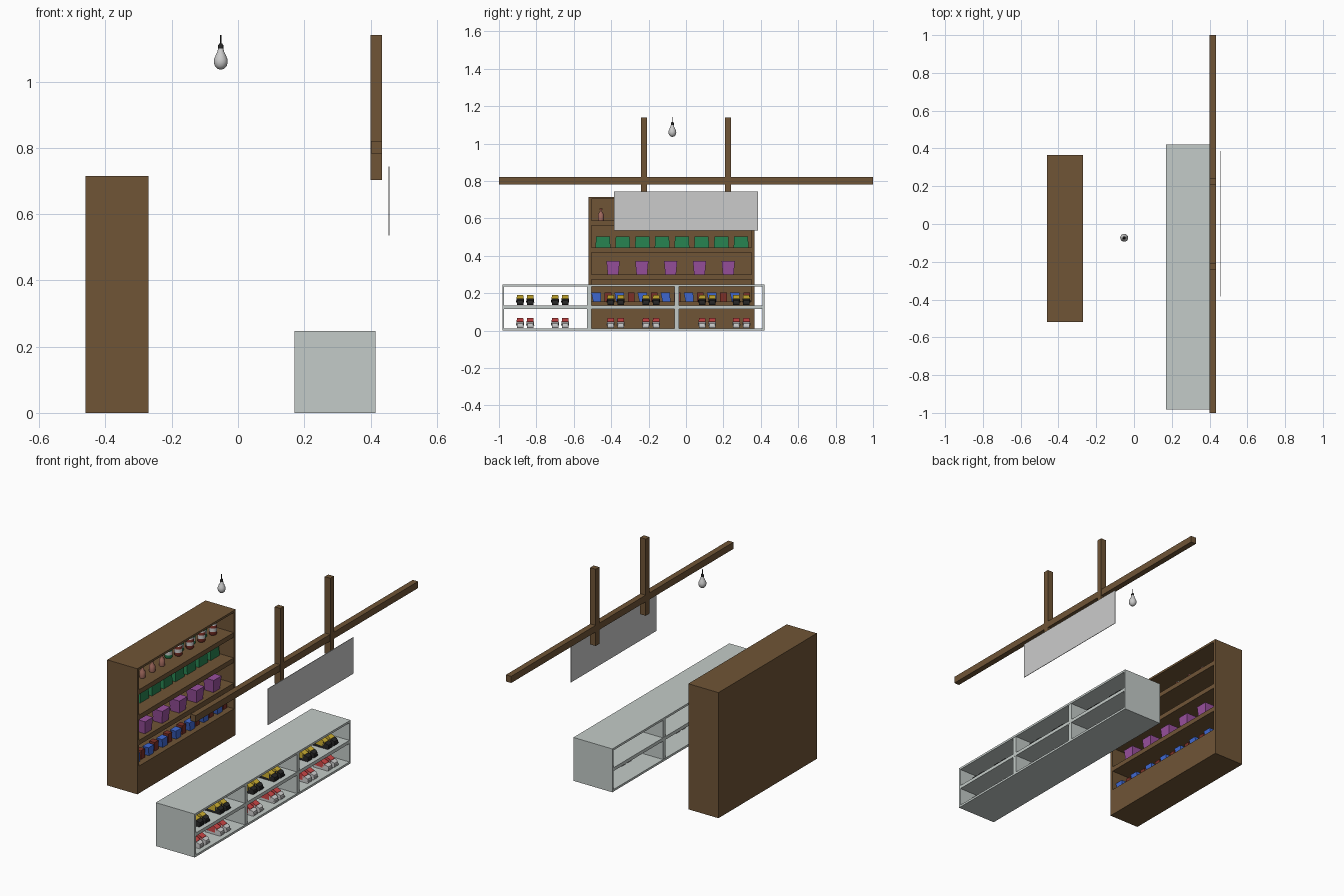
import bpy, bmesh, math
from mathutils import Matrix, Vector

if "Cube" in bpy.data.objects:
    bpy.data.objects.remove(bpy.data.objects["Cube"])


def mat(name, rgb):
    m = bpy.data.materials.new(name)
    m.diffuse_color = (*rgb, 1)
    m.use_nodes = True
    m.node_tree.nodes["Principled BSDF"].inputs["Base Color"].default_value = m.diffuse_color
    return m


WOOD = mat("wood", (0.16, 0.09, 0.037))
PALE = mat("pale_paint", (0.55, 0.6, 0.58))
GREEN = mat("green", (0.02, 0.22, 0.08))
PURPLE = mat("purple", (0.32, 0.08, 0.34))
BLUE = mat("blue", (0.05, 0.14, 0.65))
MAROON = mat("maroon", (0.2, 0.03, 0.02))
RED = mat("red", (0.6, 0.06, 0.06))
YELLOW = mat("yellow", (0.6, 0.42, 0.03))
DARK = mat("dark", (0.02, 0.02, 0.02))
LIGHT = mat("light_grey", (0.6, 0.6, 0.6))
PINK = mat("bottle_pink", (0.35, 0.14, 0.11))


def finish(name, bm, mats, smooth=False):
    bmesh.ops.recalc_face_normals(bm, faces=bm.faces)
    me = bpy.data.meshes.new(name)
    bm.to_mesh(me)
    bm.free()
    ob = bpy.data.objects.new(name, me)
    bpy.context.collection.objects.link(ob)
    for m in mats:
        me.materials.append(m)
    if smooth:
        bpy.ops.object.select_all(action='DESELECT')
        ob.select_set(True)
        bpy.context.view_layer.objects.active = ob
        bpy.ops.object.shade_smooth_by_angle(angle=math.radians(40))
    return ob


def add_box(bm, x0, x1, y0, y1, z0, z1):
    size = Matrix.Diagonal((x1 - x0, y1 - y0, z1 - z0, 1))
    mid = Matrix.Translation(((x0 + x1) / 2, (y0 + y1) / 2, (z0 + z1) / 2))
    return bmesh.ops.create_cube(bm, size=1, matrix=mid @ size)["verts"]


def boxes(name, spans, m=None):
    bm = bmesh.new()
    for s in spans:
        add_box(bm, *s)
    return finish(name, bm, [m] if m else [])


def packet(name, loc, size, m, taper=1.0, lean=0.0):
    """Box standing on loc, with its top scaled by taper and tilted about x."""
    sx, sy, sz = size
    bm = bmesh.new()
    for v in add_box(bm, -sx / 2, sx / 2, -sy / 2, sy / 2, 0, sz):
        if v.co.z > 0:
            v.co.x *= taper
            v.co.y = v.co.y * taper + lean
    bmesh.ops.translate(bm, verts=bm.verts, vec=loc)
    return finish(name, bm, [m])


def lathe(name, loc, profile, mats, bands=None, steps=16):
    """Revolve (radius, z) points; bands gives the material of each segment."""
    bm = bmesh.new()
    rings = [[bm.verts.new((r * math.cos(a), r * math.sin(a), z))
              for a in (i * math.tau / steps for i in range(steps))] for r, z in profile]
    for k, (lo, hi) in enumerate(zip(rings, rings[1:])):
        for i in range(steps):
            j = (i + 1) % steps
            f = bm.faces.new((lo[i], lo[j], hi[j], hi[i]))
            f.material_index = bands[k] if bands else 0
    for ring, b in ((rings[0], 0), (rings[-1], -1)):
        bm.faces.new(ring).material_index = bands[b] if bands else 0
    bmesh.ops.translate(bm, verts=bm.verts, vec=loc)
    return finish(name, bm, mats, True)


def shoe(name, loc, upper, base):
    """Sole, toe cap and upper from side profiles (x, z), toe towards +x."""
    bm = bmesh.new()
    parts = [
        (1, 0.024, [(-.05, 0), (.045, 0), (.05, .006), (.05, .013), (-.05, .013)]),
        (1, 0.022, [(.015, .013), (.048, .013), (.046, .024), (.036, .031), (.015, .036)]),
        (0, 0.021, [(-.047, .013), (.018, .013), (.026, .036), (.006, .046), (-.012, .055), (-.047, .055)]),
    ]
    for mi, half, prof in parts:
        left, right = ([bm.verts.new((x, s * half * (1 - 5 * max(z - .013, 0)), z)) for x, z in prof]
                       for s in (-1, 1))
        fs = [bm.faces.new(left), bm.faces.new(right[::-1])]
        for i in range(len(prof)):
            j = (i + 1) % len(prof)
            fs.append(bm.faces.new((left[i], right[i], right[j], left[j])))
        for f in fs:
            f.material_index = mi
    bmesh.ops.recalc_face_normals(bm, faces=bm.faces)
    # Narrow the tip and heel in plan
    for v in bm.verts:
        if abs(v.co.x) > .044:
            v.co.y *= .72
    bmesh.ops.translate(bm, verts=bm.verts, vec=loc)
    return finish(name, bm, [upper, base], True)


# Tall wooden shelf unit, open towards +x
X0, X1, Y0, Y1, H = -.46, -.27, -.52, .365, .715
levels = [.155, .30, .444, .588]
spans = [(X0, X0 + .015, Y0, Y1, 0, H),
         (X0, X1, Y0, Y0 + .015, 0, H), (X0, X1, Y1 - .015, Y1, 0, H),
         (X0, X1, Y0, Y1, H - .012, H), (X0, X1, Y0, Y1, 0, levels[0])]
spans += [(X0 + .01, X1 - .002, Y0 + .01, Y1 - .01, z - .027, z) for z in levels[1:]]
boxes("shelf_unit", spans, WOOD)

# Lowest shelf: blue packets and dark red boxes between them
for i in range(7):
    y = -.475 + i * .1235
    packet(f"blue_packet_{i}", (-.315, y, levels[0]), (.03, .042, .05), BLUE, 1.2, -.006)
    packet(f"maroon_box_{i}", (-.325, y + .058, levels[0]), (.035, .035, .05), MAROON)

# Second shelf: purple flared tubs
for i in range(5):
    packet(f"purple_tub_{i}", (-.32, -.39 + i * .154, levels[1]), (.055, .058, .072), PURPLE, 1.22)

# Third shelf: green packs
for i in range(8):
    packet(f"green_pack_{i}", (-.385, -.444 + i * .1055, levels[2]), (.07, .08, .06), GREEN, .92)

# Top shelf: bottles, then green and red cans
bottle = [(.015, 0), (.016, .004), (.016, .034), (.006, .048), (.006, .06), (.008, .06), (.008, .066)]
for i in range(4):
    lathe(f"bottle_{i}", (-.345, -.455 + i * .088, levels[3]), bottle, [PINK, MAROON],
          [0, 0, 0, 0, 1, 1], 12)
can = [(.018, 0), (.021, .004), (.021, .02), (.021, .04), (.021, .056), (.018, .061)]
for i in range(8):
    y = -.09 + i * .052
    lathe(f"can_{i}", (-.35 if i % 2 else -.375, y, levels[3]), can,
          [MAROON if i % 2 else GREEN, LIGHT], [0, 0, 1, 0, 1], 12)

# Low counter, open on both long sides, three bays by two rows
C0, C1, A, B, T = .17, .415, -.982, .42, .247
spans = [(C0, C1, A, B, 0, .012), (C0, C1, A, B, T - .012, T),
         (C0, C1, A, A + .01, 0, T), (C0, C1, B - .01, B, 0, T),
         (C0 + .001, C1 - .001, A + .005, B - .005, .116, .135)]
spans += [(C0 + .002, C1 - .002, y - .012, y + .012, .005, T - .005) for y in (-.516, -.049)]
boxes("counter", spans, PALE)

# Pairs of shoes in every bay
pairs = [-.86, -.673, -.376, -.187, .113, .296]
for row, (z, upper, base) in enumerate(((.013, RED, LIGHT), (.136, YELLOW, DARK))):
    for i, y in enumerate(pairs):
        for side in (-1, 1):
            shoe(f"shoe_{row}_{i}_{'left' if side < 0 else 'right'}",
                 (.345, y + side * .027, z), upper, base)

# Overhead beam, its hanging posts and the sign board
boxes("beam", [(.401, .434, -1, 1, .782, .82)], WOOD)
for y in (-.225, .225):
    boxes("hanging_post", [(.4, .435, y - .016, y + .016, .703, 1.14)], WOOD)
boxes("sign_board", [(.4545, .4575, -.384, .386, .536, .743)])

# Hanging light bulb with socket and wire
bulb = [(.003, 1.036), (.011, 1.039), (.018, 1.047), (.021, 1.058), (.020, 1.068),
        (.015, 1.08), (.010, 1.09), (.008, 1.1)]
lathe("bulb", (-.052, -.073, 0), bulb, [], steps=20)
cord = [(.008, 1.099), (.008, 1.109), (.005, 1.114), (.002, 1.115), (.002, 1.141)]
lathe("bulb_socket", (-.052, -.073, 0), cord, [DARK], steps=12)
